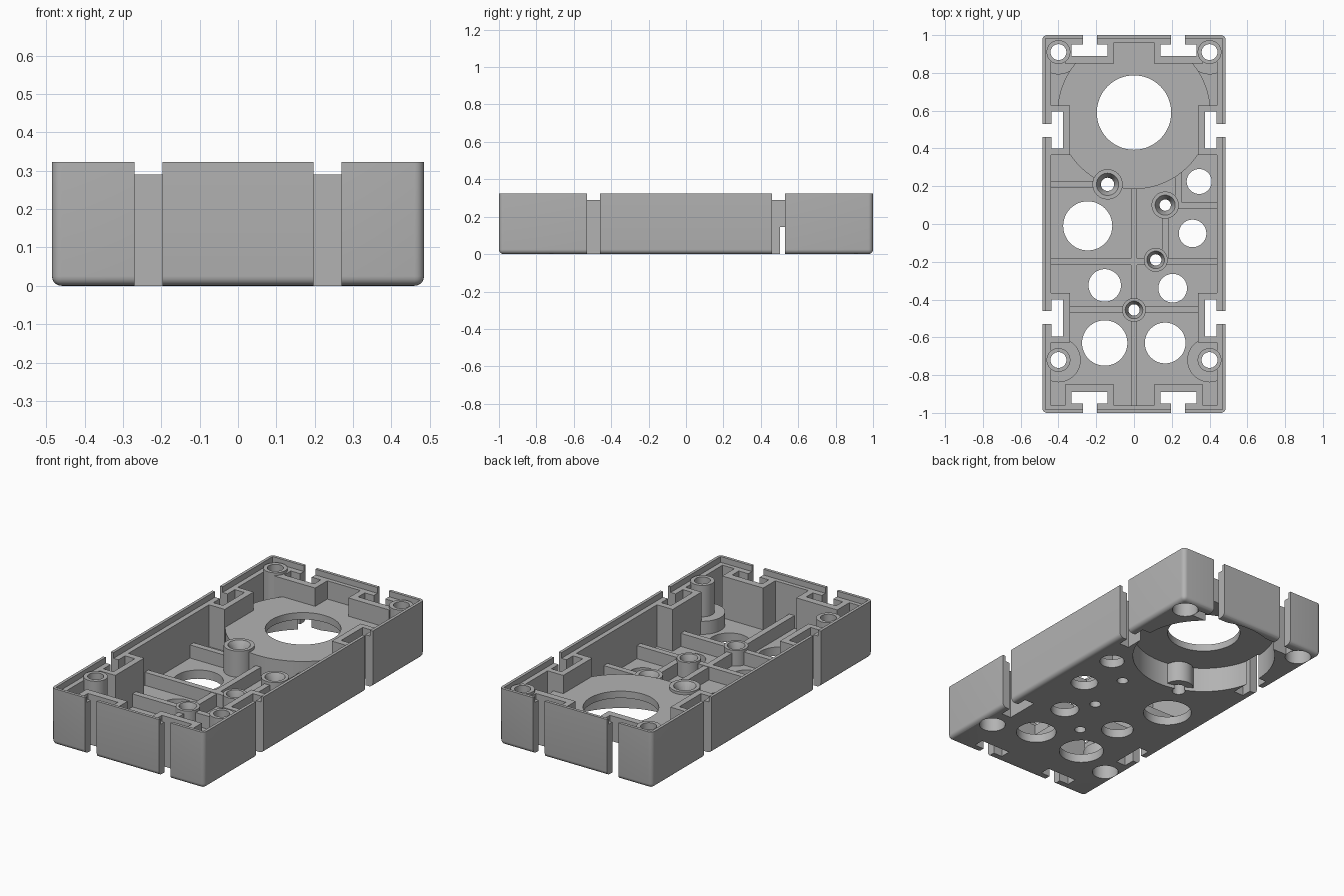
import bpy, bmesh, math
from mathutils import Matrix, Vector

if "Cube" in bpy.data.objects:
    bpy.data.objects.remove(bpy.data.objects["Cube"])

scene = bpy.context.scene
grey = bpy.data.materials.new("mid grey plastic")
grey.use_nodes = True
colour = (0.45, 0.45, 0.45, 1)
grey.diffuse_color = colour
grey.node_tree.nodes["Principled BSDF"].inputs["Base Color"].default_value = colour


def make(name, bm, group):
    mesh = bpy.data.meshes.new(name)
    bm.to_mesh(mesh)
    bm.free()
    mesh.materials.append(grey)
    obj = bpy.data.objects.new(name, mesh)
    group.objects.link(obj)
    return obj


def box(name, group, x0, x1, y0, y1, z0, z1):
    bm = bmesh.new()
    size = Matrix.Diagonal((abs(x1 - x0), abs(y1 - y0), z1 - z0, 1))
    mid = Vector((x0 + x1, y0 + y1, z0 + z1)) / 2
    bmesh.ops.create_cube(bm, size=1, matrix=Matrix.Translation(mid) @ size)
    return make(name, bm, group)


def drum(name, group, x, y, r0, r1, z0, z1, sides=48):
    bm = bmesh.new()
    bmesh.ops.create_cone(bm, cap_ends=True, segments=sides, radius1=r0, radius2=r1,
                          depth=z1 - z0, matrix=Matrix.Translation((x, y, (z0 + z1) / 2)))
    return make(name, bm, group)


def group(name):
    col = bpy.data.collections.new(name)
    scene.collection.children.link(col)
    return col


def bake(obj):
    graph = bpy.context.evaluated_depsgraph_get()
    obj.data = bpy.data.meshes.new_from_object(obj.evaluated_get(graph))
    obj.modifiers.clear()


def combine(obj, operation, col):
    # Apply one boolean with every solid of a group, then drop the helpers
    mod = obj.modifiers.new(operation, 'BOOLEAN')
    mod.operation, mod.solver = operation, 'EXACT'
    mod.operand_type, mod.collection = 'COLLECTION', col
    bake(obj)
    for helper in list(col.objects):
        bpy.data.objects.remove(helper)
    bpy.data.collections.remove(col)


W, H, FLOOR, LEDGE = 0.485, 0.323, 0.05, 0.29
PLATE_Y, PLATE_TOP = 0.59, 0.185
SIDES = (-1, 1)

# Outer shell, rounded at the bottom and the upright corners
tray = box("tray", scene.collection, -W, W, -1, 1, 0, H)
bm = bmesh.new()
bm.from_mesh(tray.data)
edges = [e for e in bm.edges if any(v.co.z < 0.1 for v in e.verts)]
bmesh.ops.bevel(bm, geom=edges, offset=0.025, segments=5, profile=0.5, affect='EDGES')
bm.to_mesh(tray.data)
bm.free()

# Inside of the tray and the stepped rim
hollow = group("hollow")
box("cavity", hollow, -0.44, 0.44, -0.96, 0.96, FLOOR, 0.5)
box("rim_step", hollow, -0.468, 0.468, -0.983, 0.983, LEDGE, 0.5)
combine(tray, 'DIFFERENCE', hollow)

# Solid parts
solid = group("solid")
for s in SIDES:
    for t in SIDES:
        box("end_clip_block", solid, s * 0.105, s * 0.365, t * 0.85, t * 0.97, 0.02, LEDGE)
        box("side_clip_block", solid, s * 0.34, s * 0.455, t * 0.365, t * 0.627, 0.02, LEDGE)

posts = [(s * 0.4, y) for s in SIDES for y in (0.91, -0.72)]
for x, y in posts:
    drum("corner_post", solid, x, y, 0.063, 0.063, 0.02, 0.305)
    base = drum("post_base", solid, x, y, 0.118, 0.118, 0.03, 0.125)
    limit = group("limit")
    box("base_limit", limit, -0.46, 0.46, -0.975, 0.975, 0, 1)
    combine(base, 'INTERSECT', limit)

drum("round_platform", solid, 0, PLATE_Y, 0.405, 0.405, 0.01, PLATE_TOP, 96)

bosses = [(-0.14, 0.21, 0.08, 0.2), (0.165, 0.1, 0.072, 0.14),
          (0.115, -0.19, 0.063, 0.14), (0, -0.455, 0.063, 0.14)]
for x, y, r, top in bosses:
    drum("screw_boss", solid, x, y, r, r, 0.02, top)

RIB, T = 0.125, 0.017
for y, x0, x1 in ((-0.2, -0.45, 0.45), (-0.455, -0.35, 0.35), (0.21, -0.45, -0.14), (0.1, 0.165, 0.45)):
    box("cross_rib", solid, x0, x1, y - T, y + T, 0.03, RIB)
for x, y0, y1 in ((0, -0.97, 0.22), (0.165, -0.2, 0.1), (0.235, 0.1, 0.3)):
    box("long_rib", solid, x - T, x + T, y0, y1, 0.032, RIB - 0.002)
combine(tray, 'UNION', solid)

# Clip slots, platform recess and drilled holes
cuts = group("cuts")
for s in SIDES:
    for t in SIDES:
        box("end_slot", cuts, s * 0.14, s * 0.33, t * 0.89, t * 0.95, -0.1, 0.5)
        box("end_neck", cuts, s * 0.197, s * 0.27, t * 0.94, t * 1.1, -0.1, 0.5)
        box("side_slot", cuts, s * 0.375, s * 0.437, t * 0.4, t * 0.595, -0.1, 0.5)
        box("side_neck", cuts, s * 0.42, s * 0.6, t * 0.46, t * 0.53, -0.1, 0.5)
combine(tray, 'DIFFERENCE', cuts)

drills = group("drills")
drum("platform_recess", drills, 0, PLATE_Y, 0.385, 0.385, -0.1, 0.145, 96)
drum("platform_hole", drills, 0, PLATE_Y, 0.197, 0.197, -0.2, 0.5, 64)
for x, y, r in ((-0.245, -0.01, 0.13), (0.345, 0.225, 0.066), (0.31, -0.05, 0.073),
                (-0.155, -0.325, 0.086), (0.205, -0.34, 0.076),
                (-0.155, -0.63, 0.12), (0.165, -0.63, 0.108)):
    drum("floor_hole", drills, x, y, r, r, -0.1, 0.2)
for x, y in posts:
    drum("post_hole", drills, x, y, 0.042, 0.042, -0.1, 0.5)
    drum("post_counterbore", drills, x, y, 0.07, 0.07, -0.2, 0.09)
for x, y, r, top in bosses:
    drum("boss_hole", drills, x, y, 0.03, 0.03, -0.1, 0.5)
    drum("boss_countersink", drills, x, y, 0.03, r * 0.75, top - 0.05, top + 0.002)
combine(tray, 'DIFFERENCE', drills)

# Restore the plug of the tall boss that stands into the recess
plug = group("plug")
x, y, r, top = bosses[0]
drum("boss_core", plug, x, y, r, r, 0.02, top - 0.06)
combine(tray, 'UNION', plug)
bore = group("bore")
drum("boss_bore", bore, x, y, 0.035, 0.035, -0.1, 0.5)
combine(tray, 'DIFFERENCE', bore)

# Smooth shading on the curved walls
bpy.ops.object.select_all(action='DESELECT')
tray.select_set(True)
bpy.context.view_layer.objects.active = tray
bpy.ops.object.shade_smooth_by_angle(angle=math.radians(30))
